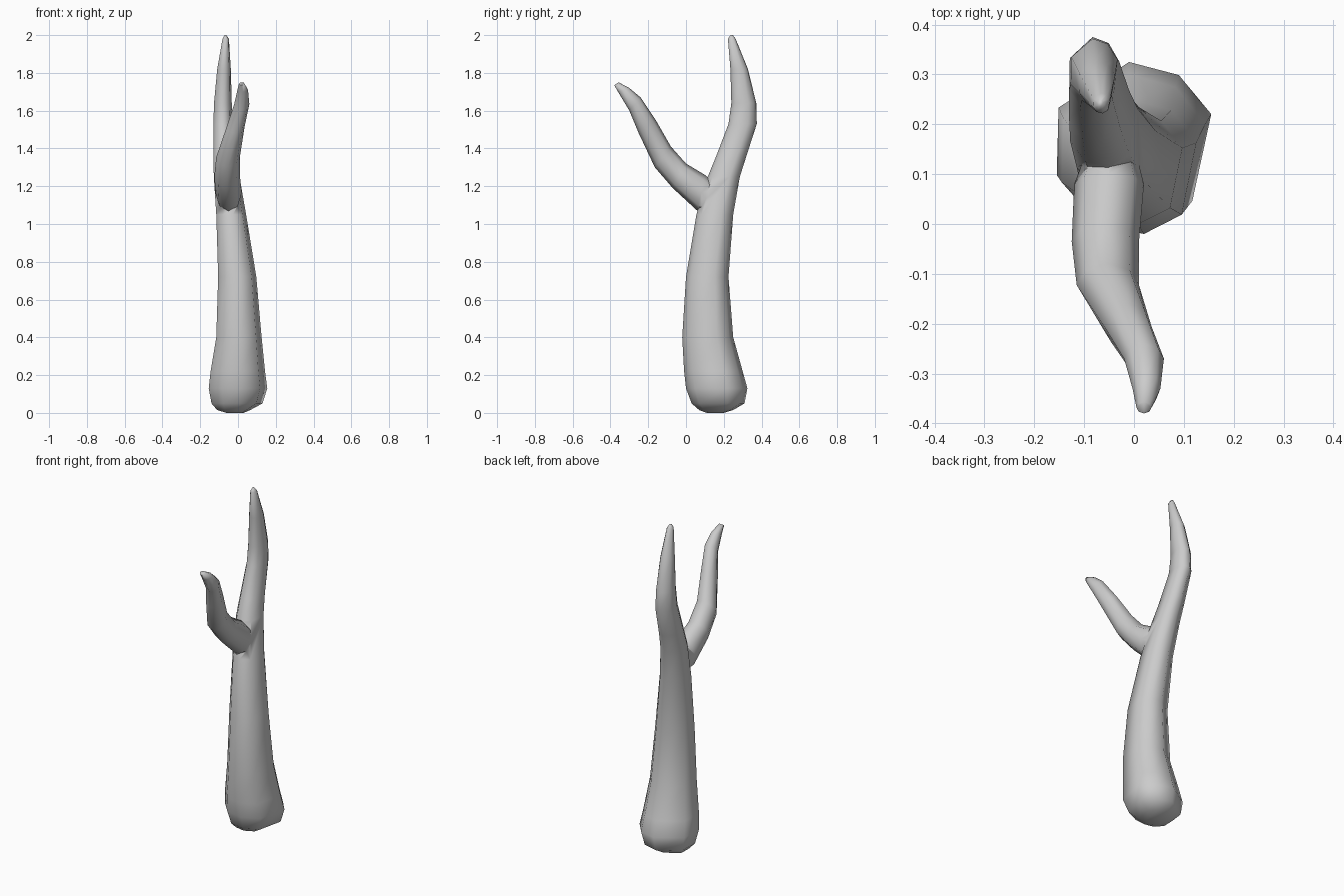
import bpy, bmesh
from math import cos, sin, radians

if "Cube" in bpy.data.objects:
    bpy.data.objects.remove(bpy.data.objects["Cube"])


def loft(name, rings, angles):
    """Skin rings given as (x0, x1, (y, z) near side, (y, z) far side)."""
    # template outline, normalised to the unit square
    c = [(cos(radians(a)), sin(radians(a))) for a in angles]
    us, vs = [p[0] for p in c], [p[1] for p in c]
    uv = [((u - min(us)) / (max(us) - min(us)), (v - min(vs)) / (max(vs) - min(vs))) for u, v in c]
    bm = bmesh.new()
    loops = []
    for x0, x1, a, b in rings:
        loops.append([bm.verts.new((x0 + u * (x1 - x0),
                                    a[0] + v * (b[0] - a[0]),
                                    a[1] + v * (b[1] - a[1]))) for u, v in uv])
    n = len(uv)
    for lo, hi in zip(loops, loops[1:]):
        for i in range(n):
            j = (i + 1) % n
            bm.faces.new((lo[i], lo[j], hi[j], hi[i]))
    bm.faces.new(loops[0][::-1])
    bm.faces.new(loops[-1])
    bmesh.ops.recalc_face_normals(bm, faces=bm.faces)
    me = bpy.data.meshes.new(name)
    bm.to_mesh(me)
    bm.free()
    ob = bpy.data.objects.new(name, me)
    bpy.context.collection.objects.link(ob)
    return ob


# trunk and main limb: z, x range, y range
trunk_rings = [
    (0.00, -0.06, 0.03, 0.11, 0.20),
    (0.015, -0.11, 0.065, 0.07, 0.25),
    (0.05, -0.14, 0.13, 0.03, 0.31),
    (0.13, -0.155, 0.155, 0.00, 0.325),
    (0.22, -0.145, 0.143, -0.01, 0.30),
    (0.40, -0.115, 0.125, -0.02, 0.25),
    (0.72, -0.105, 0.097, 0.00, 0.225),
    (1.05, -0.115, 0.043, 0.055, 0.25),
    (1.25, -0.128, 0.008, 0.115, 0.285),
    (1.36, -0.13, -0.01, 0.16, 0.32),
    (1.53, -0.13, -0.03, 0.225, 0.375),
    (1.64, -0.127, -0.033, 0.24, 0.372),
    (1.82, -0.11, -0.038, 0.235, 0.328),
    (1.98, -0.082, -0.048, 0.222, 0.263),
    (2.00, -0.072, -0.062, 0.235, 0.248),
]
trunk = loft("tree_trunk",
             [(x0, x1, (y0, z), (y1, z)) for z, x0, x1, y0, y1 in trunk_rings],
             (21, 57, 93, 154, 203, 240, 277, 315))

# forward side branch: tilted rings from lower edge to upper edge
branch = loft("side_branch", [
    (-0.09, 0.00, (0.15, 1.05), (0.17, 1.19)),
    (-0.12, 0.02, (0.06, 1.07), (0.10, 1.26)),
    (-0.125, 0.01, (-0.07, 1.19), (0.00, 1.32)),
    (-0.115, 0.01, (-0.165, 1.30), (-0.08, 1.41)),
    (-0.06, 0.035, (-0.25, 1.48), (-0.16, 1.55)),
    (-0.02, 0.06, (-0.30, 1.60), (-0.24, 1.67)),
    (-0.003, 0.053, (-0.36, 1.70), (-0.30, 1.72)),
    (0.005, 0.035, (-0.38, 1.735), (-0.357, 1.75)),
], [i * 45 for i in range(8)])

# fuse the branch into the trunk
mod = trunk.modifiers.new("join_branch", 'BOOLEAN')
mod.operation = 'UNION'
mod.solver = 'EXACT'
mod.object = branch
bpy.context.view_layer.objects.active = trunk
trunk.select_set(True)
bpy.ops.object.modifier_apply(modifier=mod.name)
bpy.data.objects.remove(branch)
bpy.ops.object.shade_smooth_by_angle(angle=radians(75))
